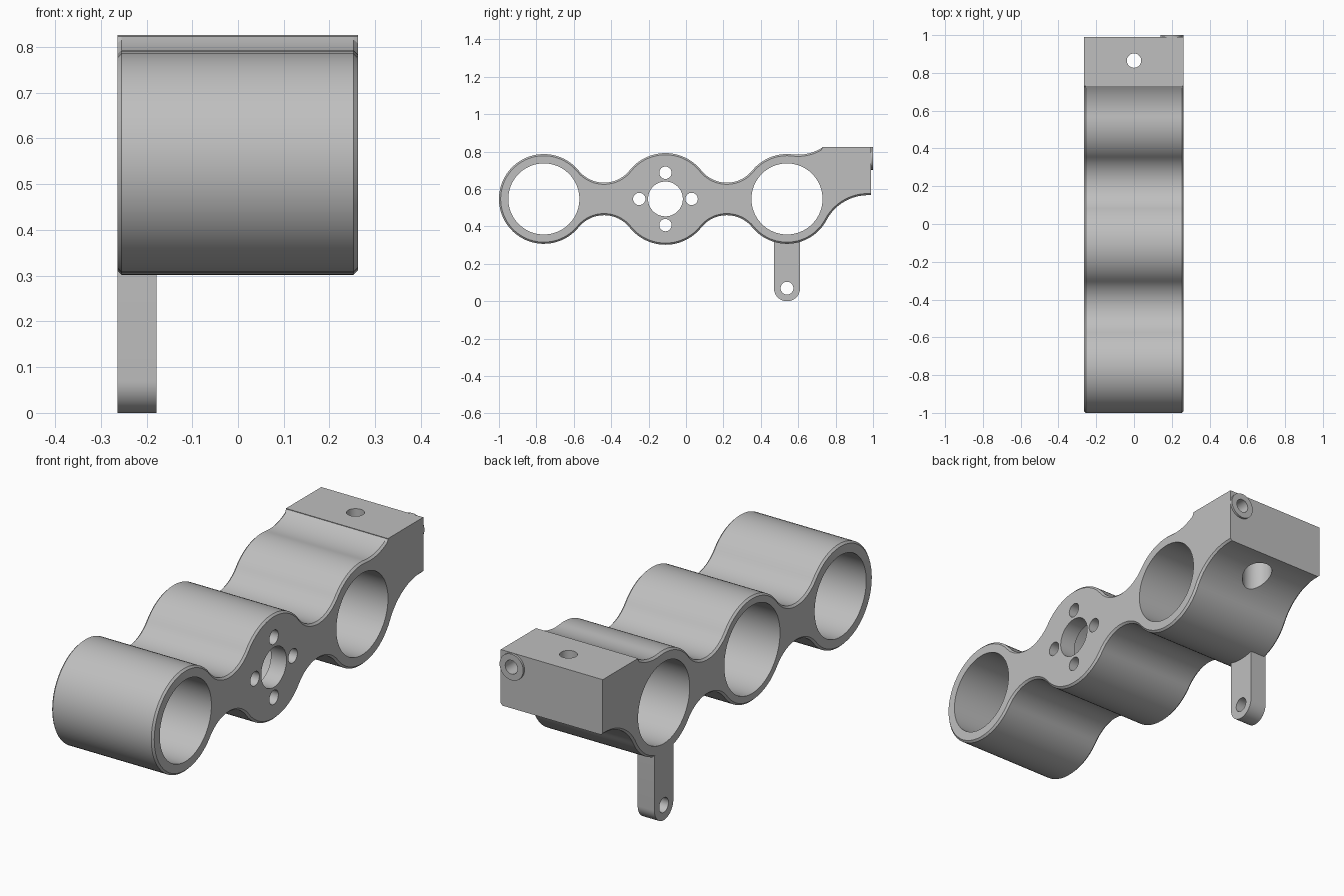
import bpy, bmesh, math
from mathutils import Vector, Matrix

cube = bpy.data.objects.get("Cube")
if cube:
    bpy.data.objects.remove(cube)

grey = bpy.data.materials.new("plain grey")
grey.use_nodes = True
GREY = (0.52, 0.52, 0.52, 1)
grey.diffuse_color = GREY
grey.node_tree.nodes["Principled BSDF"].inputs["Base Color"].default_value = GREY

X0, X1 = -0.264, 0.262
ZC = 0.547
FRONT, MID, BACK = Vector((-0.76, ZC)), Vector((-0.11, ZC)), Vector((0.54, ZC))
R_END, R_MID, R_NECK = 0.24, 0.245, 0.175


def arc(c, r, a0, a1, n=24):
    return [Vector((c.x + r * math.cos(a0 + (a1 - a0) * i / n),
                    c.y + r * math.sin(a0 + (a1 - a0) * i / n))) for i in range(n + 1)]


def angle(a, b):
    return math.atan2(b.y - a.y, b.x - a.x)


def neck_center(a, ra, b, rb):
    # centre of the concave arc tangent to two circles, upper side
    d = b.x - a.x
    p, q = ra + R_NECK, rb + R_NECK
    u = (d * d + p * p - q * q) / (2 * d)
    return Vector((a.x + u, ZC + math.sqrt(p * p - u * u)))


def extrude(name, pts, x0, x1, keep_bevel=None):
    bm = bmesh.new()
    lo = bm.faces.new([bm.verts.new((x0, p.x, p.y)) for p in pts])
    res = bmesh.ops.extrude_face_region(bm, geom=[lo])
    bmesh.ops.translate(bm, vec=(x1 - x0, 0, 0),
                        verts=[v for v in res["geom"] if isinstance(v, bmesh.types.BMVert)])
    bmesh.ops.recalc_face_normals(bm, faces=bm.faces)
    if keep_bevel:
        rim = [e for e in bm.edges
               if abs(e.verts[0].co.x - e.verts[1].co.x) < 1e-6 and keep_bevel(e)]
        bmesh.ops.bevel(bm, geom=rim, offset=0.009, segments=1, affect='EDGES')
    return finish(name, bm)


def finish(name, bm):
    me = bpy.data.meshes.new(name)
    bm.to_mesh(me)
    bm.free()
    ob = bpy.data.objects.new(name, me)
    bpy.context.collection.objects.link(ob)
    me.materials.append(grey)
    return ob


def drill(target, axis, r, a, b, n=64):
    # cut a round hole from point a to b along the given axis
    a, b = Vector(a), Vector(b)
    rot = {'X': Matrix.Rotation(math.pi / 2, 4, 'Y'),
           'Y': Matrix.Rotation(math.pi / 2, 4, 'X'), 'Z': Matrix()}[axis]
    bm = bmesh.new()
    bmesh.ops.create_cone(bm, cap_ends=True, segments=n, radius1=r, radius2=r,
                          depth=(b - a).length, matrix=Matrix.Translation((a + b) / 2) @ rot)
    cutter = finish("cutter", bm)
    cutter.hide_render = True
    mod = target.modifiers.new("hole", 'BOOLEAN')
    mod.operation, mod.solver, mod.object = 'DIFFERENCE', 'EXACT', cutter
    bpy.context.view_layer.objects.active = target
    bpy.ops.object.modifier_apply(modifier=mod.name)
    bpy.data.objects.remove(cutter)


def drill_x(target, c, r, x0=-0.4, x1=0.4, n=64):
    drill(target, 'X', r, (x0, c.x, c.y), (x1, c.x, c.y), n)


# Body outline: upper half from front to back
n1 = neck_center(FRONT, R_END, MID, R_MID)
n2 = neck_center(MID, R_MID, BACK, R_END)
t = math.radians(83)
n3 = BACK + 0.48 * Vector((math.cos(t), math.sin(t)))
tau = 2 * math.pi


def lobes(last):
    return (arc(FRONT, R_END, math.pi, angle(FRONT, n1))
            + arc(n1, R_NECK, angle(n1, FRONT), angle(n1, MID))[1:]
            + arc(MID, R_MID, angle(MID, n1), angle(MID, n2))[1:]
            + arc(n2, R_NECK, angle(n2, MID), angle(n2, BACK))[1:]
            + arc(BACK, R_END, angle(BACK, n2), last)[1:])


top = lobes(t)
top += arc(n3, 0.24, t - math.pi, math.radians(-56.6), 12)[1:]
top += [Vector((0.73, 0.826)), Vector((0.99, 0.826))]

# Lower half: mirrored lobes, then the hollow under the rear block
s = math.radians(28)
n4 = BACK + 0.49 * Vector((math.cos(s), -math.sin(s)))
low = [Vector((p.x, 2 * ZC - p.y)) for p in lobes(s)]
low += arc(n4, 0.25, math.pi - s, math.pi / 2, 20)[1:]
low.append(Vector((0.99, low[-1].y)))
outline = top + low[:0:-1]

body = extrude("body", outline, X0, X1,
               lambda e: not (all(v.co.z > 0.82 for v in e.verts)
                              or all(v.co.y > 0.98 for v in e.verts)))

# Main bores; the middle one stops at a drilled end plate
drill_x(body, FRONT, 0.19, n=96)
drill_x(body, BACK, 0.19, n=96)
drill_x(body, MID, 0.205, x1=X1 - 0.08, n=96)
drill_x(body, MID, 0.093)
for k in range(4):
    a = k * math.pi / 2
    drill_x(body, MID + 0.14 * Vector((math.cos(a), math.sin(a))), 0.033, 0.1, 0.4, 32)

# Clamp hole with a wider recess below, and the rear pin hole
drill(body, 'Z', 0.038, (0, 0.865, 0.3), (0, 0.865, 1), 40)
drill(body, 'Z', 0.067, (0, 0.865, 0.3), (0, 0.865, 0.69), 48)
PIN = Vector((0.2, 0, 0.764))
drill(body, 'Y', 0.032, PIN + Vector((0, 0.8, 0)), PIN + Vector((0, 1.1, 0)), 32)

# Raised ring around the pin hole
bm = bmesh.new()
bmesh.ops.create_cone(bm, cap_ends=True, segments=48, radius1=0.061, radius2=0.061, depth=0.02,
                      matrix=Matrix.Translation(PIN + Vector((0, 0.99, 0)))
                      @ Matrix.Rotation(math.pi / 2, 4, 'X'))
ring = finish("pin_ring", bm)
drill(ring, 'Y', 0.032, PIN + Vector((0, 0.9, 0)), PIN + Vector((0, 1.1, 0)), 32)

# Hanging tab with rounded end and hole
foot = Vector((BACK.x, 0.07))
tab_pts = arc(foot, 0.07, math.pi, tau, 24) + [Vector((0.61, 0.325)), Vector((0.47, 0.325))]
tab = extrude("hanging_tab", tab_pts, X0, -0.178)
drill_x(tab, foot, 0.034, n=40)

# Smooth the round walls, keep edges crisp
for ob in (body, ring, tab):
    bpy.ops.object.select_all(action='DESELECT')
    ob.select_set(True)
    bpy.context.view_layer.objects.active = ob
    bpy.ops.object.shade_smooth_by_angle(angle=math.radians(25))
